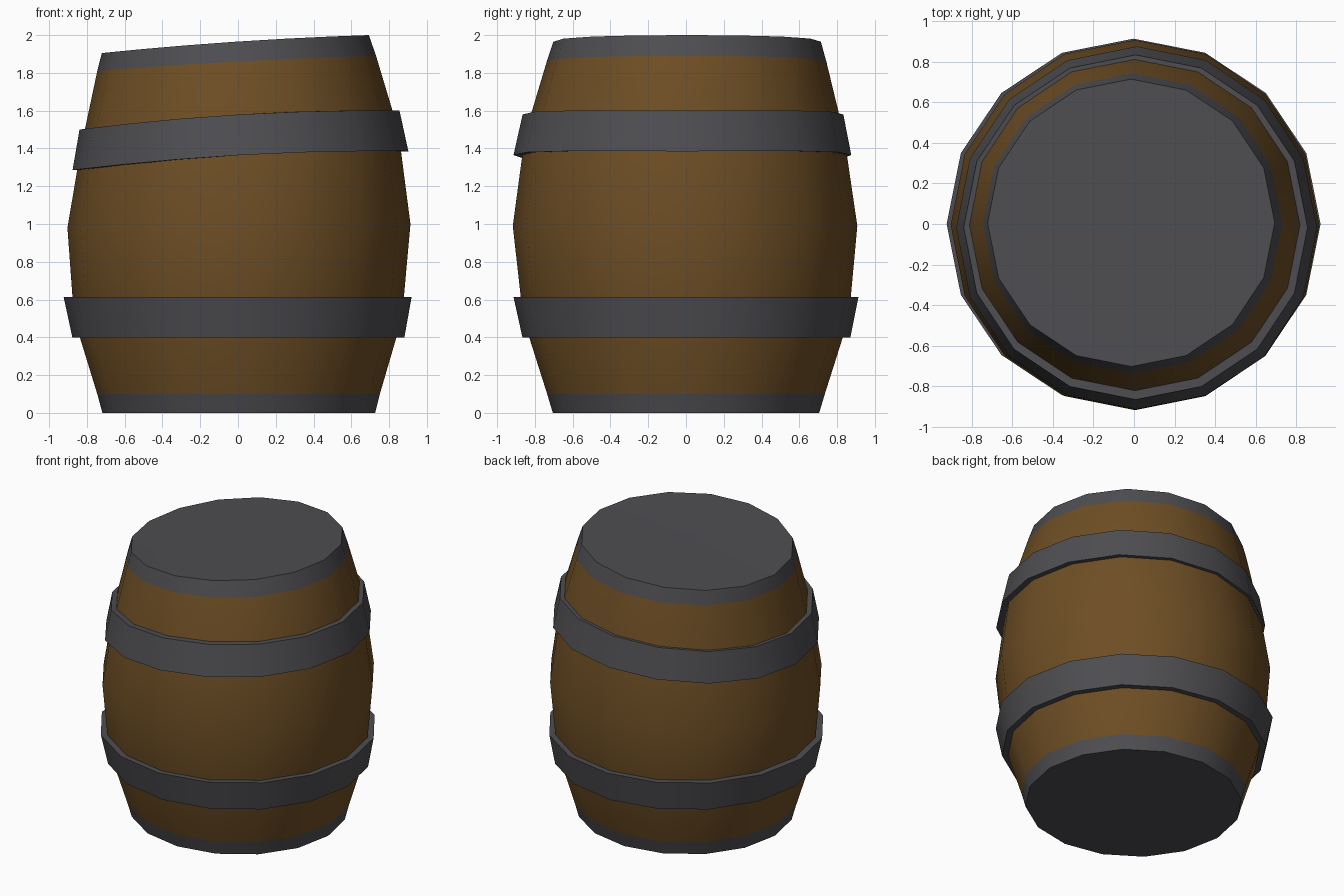
import bpy, bmesh, math

if "Cube" in bpy.data.objects:
    bpy.data.objects.remove(bpy.data.objects["Cube"])

SIDES = 16


def material(name, rgb):
    m = bpy.data.materials.new(name)
    m.diffuse_color = (*rgb, 1)
    m.use_nodes = True
    m.node_tree.nodes["Principled BSDF"].inputs["Base Color"].default_value = m.diffuse_color
    return m


WOOD = material("brown wood", (0.155, 0.076, 0.018))
IRON = material("dark grey iron", (0.076, 0.076, 0.084))


def ring(bm, z, rx, ry, cx=0.0, cy=0.0, sag=(0, 0, 0)):
    """One ring of vertices; sag is a quadratic drop across x (worn, tilted top)."""
    verts = []
    for i in range(SIDES):
        a = 2 * math.pi * i / SIDES
        u = math.cos(a)
        dz = sag[0] + sag[1] * u + sag[2] * u * u
        verts.append(bm.verts.new((cx + rx * u, cy + ry * math.sin(a), z + dz)))
    return verts


def bridge(bm, a, b, mat=0):
    for i in range(SIDES):
        j = (i + 1) % SIDES
        bm.faces.new((a[i], a[j], b[j], b[i])).material_index = mat


def finish(bm, name, mats):
    bmesh.ops.recalc_face_normals(bm, faces=bm.faces[:])
    me = bpy.data.meshes.new(name)
    bm.to_mesh(me)
    bm.free()
    for m in mats:
        me.materials.append(m)
    ob = bpy.data.objects.new(name, me)
    bpy.context.collection.objects.link(ob)
    bpy.ops.object.select_all(action='DESELECT')
    ob.select_set(True)
    bpy.context.view_layer.objects.active = ob
    bpy.ops.object.shade_smooth_by_angle(angle=math.radians(30))


TOP_SAG = (-0.035, 0.0475, -0.0125)
HOOP_SAG = (-0.02, 0.05, -0.03)

# Barrel body: staves in wood, painted iron rims and lids at both ends
bm = bmesh.new()
rings = [
    ring(bm, 0.00, 0.722, 0.705, 0.004, 0.0),
    ring(bm, 0.10, 0.748, 0.735, 0.003, 0.0),
    ring(bm, 0.50, 0.868, 0.862),
    ring(bm, 1.00, 0.908, 0.912, 0.005, -0.005, (-0.01, 0.01, 0)),
    ring(bm, 1.50, 0.840, 0.843, 0.008, -0.008, HOOP_SAG),
    ring(bm, 1.895, 0.738, 0.740, -0.007, 0.003, (-0.035, 0.04, -0.01)),
    ring(bm, 2.00, 0.707, 0.708, -0.014, 0.006, TOP_SAG),
]
last = len(rings) - 2
for k in range(last + 1):
    bridge(bm, rings[k], rings[k + 1], 1 if k in (0, last) else 0)
for r, z in ((rings[0], 0.0), (rings[-1], 1.959)):
    mid = bm.verts.new((0, 0, z))
    for i in range(SIDES):
        bm.faces.new((r[i], r[(i + 1) % SIDES], mid)).material_index = 1
finish(bm, "barrel_body", [WOOD, IRON])


# Iron hoops: closed bands sunk a little into the staves
def hoop(name, low, high, sag, depth=0.07):
    bm = bmesh.new()
    loops = []
    for (z, rx, ry, cx, cy), inset in ((low, 0), (high, 0), (high, depth), (low, depth)):
        loops.append(ring(bm, z, rx - inset, ry - inset, cx, cy, sag))
    for k in range(4):
        bridge(bm, loops[k], loops[(k + 1) % 4])
    finish(bm, name, [IRON])


hoop("lower_hoop", (0.40, 0.879, 0.868, 0.002, 0.002),
     (0.613, 0.921, 0.913, -0.002, 0.0), (0, 0, 0))
hoop("upper_hoop", (1.385, 0.889, 0.894, 0.013, -0.019),
     (1.60, 0.847, 0.849, 0.008, -0.016), HOOP_SAG)
